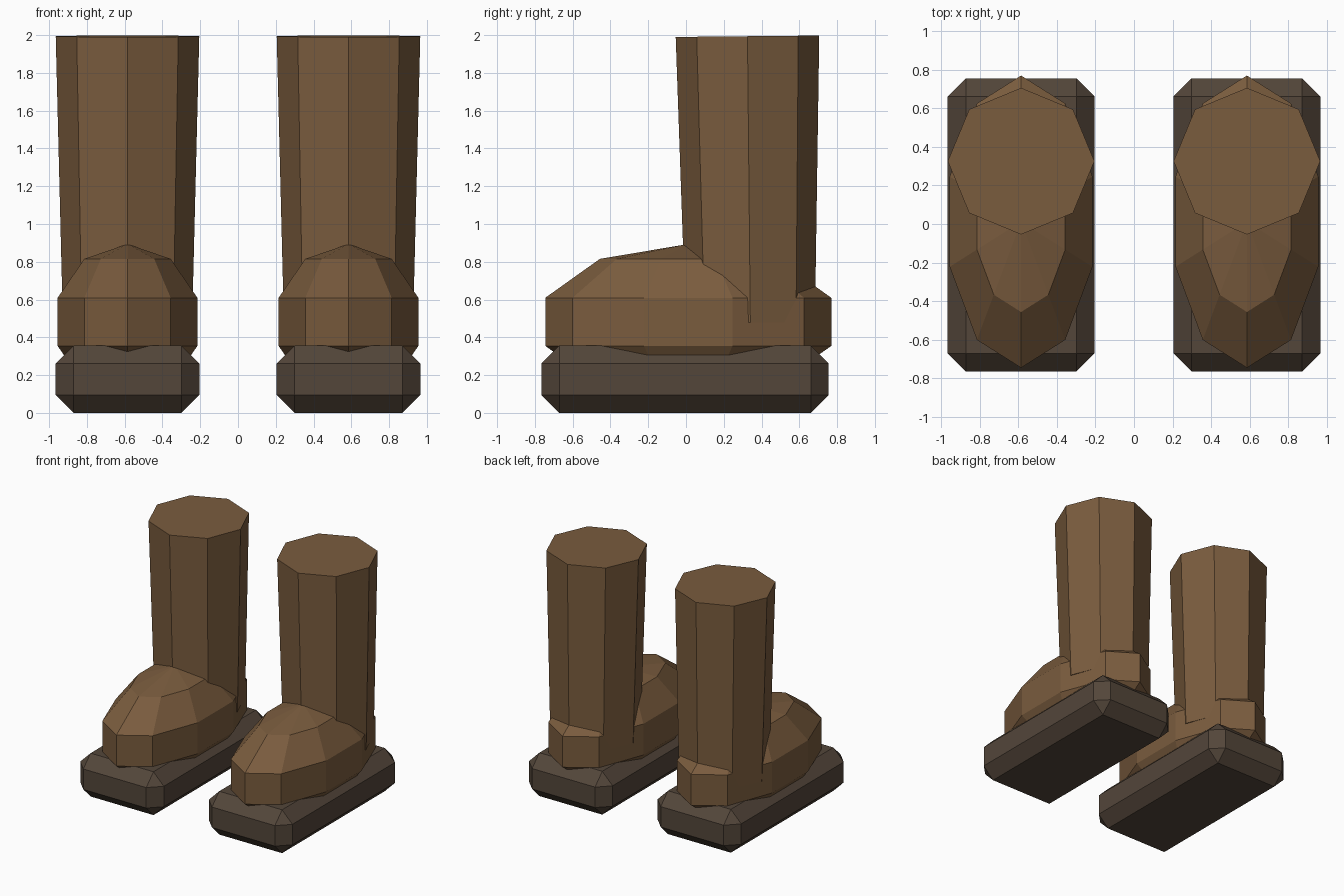
import bpy, bmesh, math
from mathutils import Matrix, Vector

if "Cube" in bpy.data.objects:
    bpy.data.objects.remove(bpy.data.objects["Cube"])


def material(name, colour):
    m = bpy.data.materials.new(name)
    m.diffuse_color = (*colour, 1)
    m.use_nodes = True
    m.node_tree.nodes["Principled BSDF"].inputs["Base Color"].default_value = m.diffuse_color
    return m


LEATHER = material("brown leather", (0.195, 0.107, 0.048))
RUBBER = material("dark rubber", (0.087, 0.061, 0.042))


def place(name, bm, mat, matrix):
    """Turn a bmesh into a flat-shaded object."""
    bm.transform(matrix)
    mesh = bpy.data.meshes.new(name)
    bm.to_mesh(mesh)
    bm.free()
    mesh.materials.append(mat)
    obj = bpy.data.objects.new(name, mesh)
    bpy.context.collection.objects.link(obj)


def boot(side, x):
    # sole: chamfered block
    bm = bmesh.new()
    bmesh.ops.create_cube(bm, size=1)
    bm.transform(Matrix.Diagonal((0.76, 1.52, 0.356, 1)))
    bmesh.ops.bevel(bm, geom=bm.edges[:], offset=0.094, offset_type='OFFSET',
                    segments=1, profile=0.5, affect='EDGES')
    place(side + "_sole", bm, RUBBER, Matrix.Translation((x, -0.005, 0.178)))

    # foot: stretched coarse sphere
    bm = bmesh.new()
    bmesh.ops.create_uvsphere(bm, u_segments=10, v_segments=5, radius=1)
    place(side + "_foot", bm, LEATHER,
          Matrix.Translation((x, 0.012, 0.482))
          @ Matrix.Diagonal((0.409, 0.796, 0.412, 1)))

    # shaft: tapered octagonal tube leaning slightly forward
    bm = bmesh.new()
    bmesh.ops.create_cone(bm, cap_ends=True, segments=8, radius1=0.342,
                          radius2=0.38, depth=1.516)
    place(side + "_shaft", bm, LEATHER,
          Matrix.Translation((x, 0.333, 1.236))
          @ Matrix.Rotation(math.radians(0.57), 4, 'X'))


boot("left", 0.585)
boot("right", -0.585)
